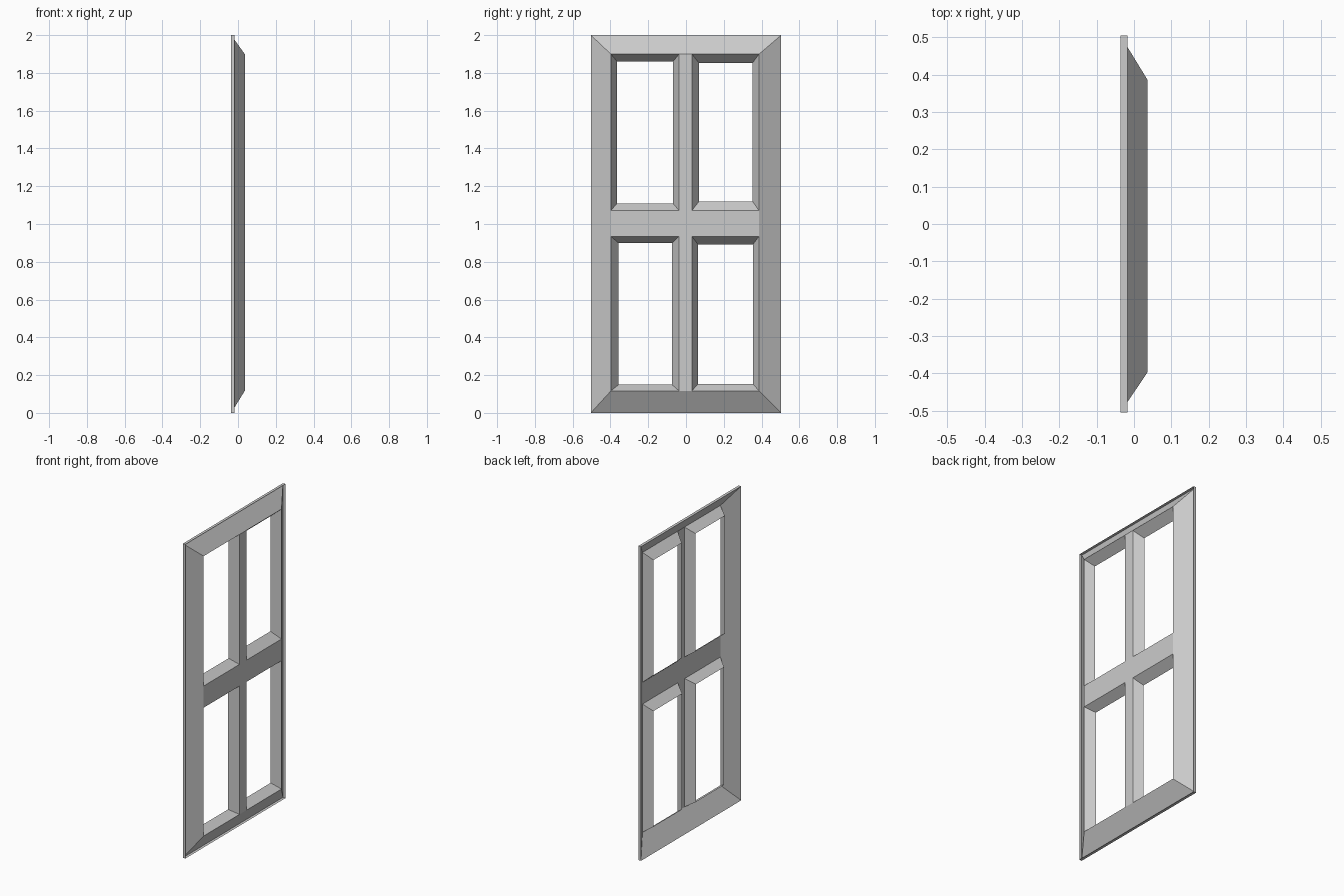
import bpy
import bmesh

cube = bpy.data.objects.get("Cube")
if cube:
    bpy.data.objects.remove(cube, do_unlink=True)

paint = bpy.data.materials.new("grey paint")
paint.use_nodes = True
GREY = (0.6, 0.6, 0.6, 1)
paint.diffuse_color = GREY
paint.node_tree.nodes["Principled BSDF"].inputs["Base Color"].default_value = GREY

BACK, LIP, FACE = -0.036, -0.018, 0.036     # depths along x
OUTER = (-0.504, 0.504, 0, 2)               # y0, y1, z0, z1
COLS = [-0.397, -0.037, 0.032, 0.386]       # pane edges across
ROWS = [0.117, 0.934, 1.072, 1.899]         # pane edges upward


def loop(bm, rect, x):
    """Rectangular ring of vertices, counter-clockwise seen from +x."""
    y0, y1, z0, z1 = rect
    return [bm.verts.new((x, y, z))
            for y, z in ((y0, z0), (y1, z0), (y1, z1), (y0, z1))]


def bridge(bm, a, b):
    """Four faces joining two rings."""
    for i in range(4):
        j = (i + 1) % 4
        bm.faces.new((a[i], a[j], b[j], b[i]))


def finish(bm, name):
    mesh = bpy.data.meshes.new(name)
    bm.to_mesh(mesh)
    bm.free()
    mesh.materials.append(paint)
    obj = bpy.data.objects.new(name, mesh)
    bpy.context.collection.objects.link(obj)
    return obj


def sheet(name, rect_a, xa, rect_b, xb):
    bm = bmesh.new()
    bridge(bm, loop(bm, rect_a, xa), loop(bm, rect_b, xb))
    return finish(bm, name)


# Thin lip around the edge, and the sloping outer frame rising from its back
ridge = (COLS[0], COLS[-1], ROWS[0], ROWS[-1])
sheet("outer_lip", OUTER, BACK, OUTER, LIP)
sheet("sloped_frame", OUTER, BACK, ridge, FACE)

# Flat glazing bars: full-width crossbar plus a mullion above and below
bm = bmesh.new()
bm.faces.new(loop(bm, (COLS[0], COLS[3], ROWS[1], ROWS[2]), FACE))
for k in (0, 2):
    bm.faces.new(loop(bm, (COLS[1], COLS[2], ROWS[k], ROWS[k + 1]), FACE))
finish(bm, "glazing_bars")

# Sloping reveals around the four open panes: insets at y0, y1, z0, z1
panes = {
    "lower_right_reveal": (0, 0, (0.040, 0.037, 0.032, 0.035)),
    "lower_left_reveal": (2, 0, (0.032, 0.032, 0.037, 0.043)),
    "upper_right_reveal": (0, 2, (0.032, 0.032, 0.037, 0.039)),
    "upper_left_reveal": (2, 2, (0.037, 0.034, 0.048, 0.047)),
}
for name, (c, r, inset) in panes.items():
    hole = (COLS[c], COLS[c + 1], ROWS[r], ROWS[r + 1])
    inner = [v + d * s for v, d, s in zip(hole, inset, (1, -1, 1, -1))]
    sheet(name, hole, FACE, inner, LIP)
